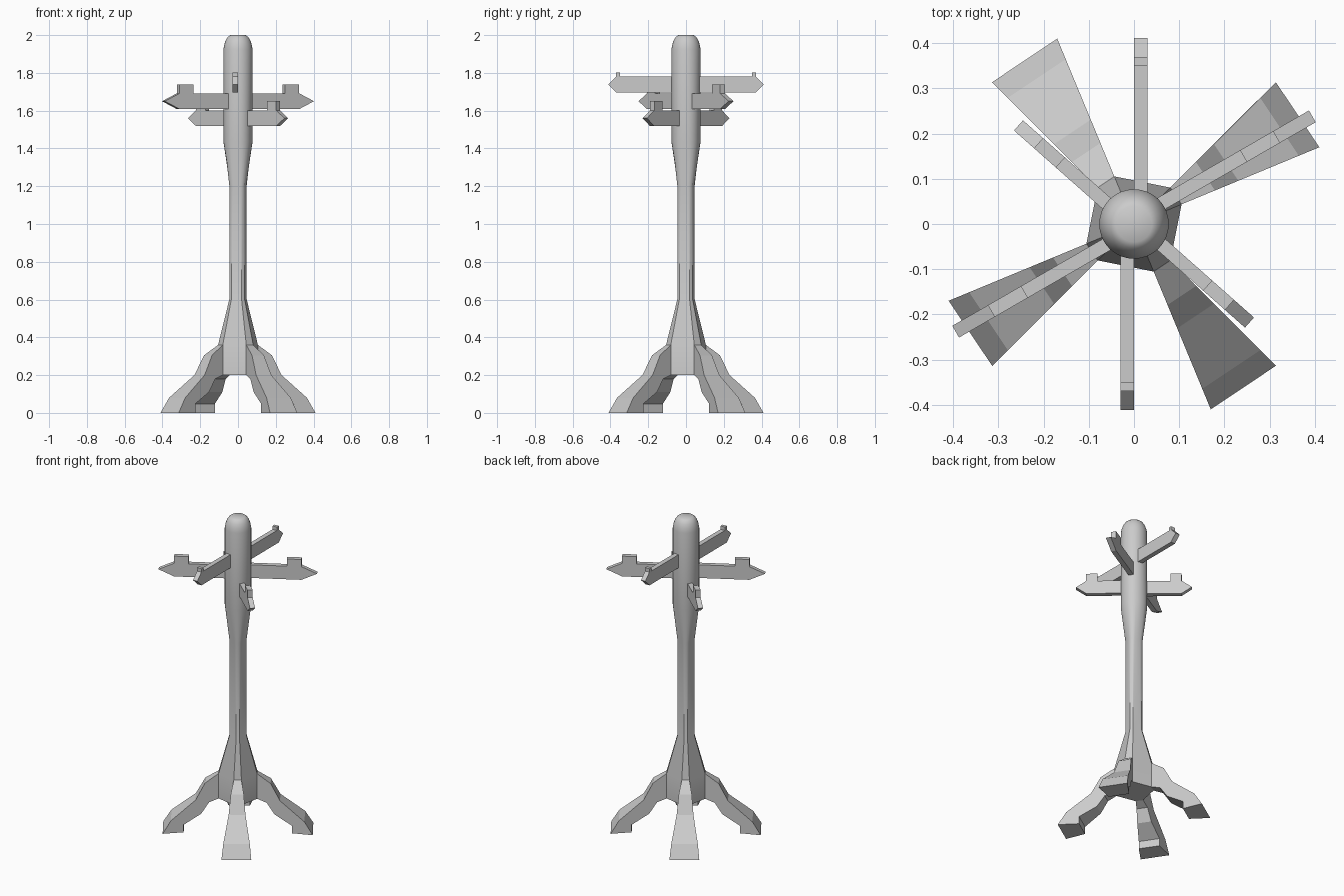
import bpy, bmesh
from math import sin, cos, radians, pi

if "Cube" in bpy.data.objects:
    bpy.data.objects.remove(bpy.data.objects["Cube"])


def finish(bm, name, smooth=None):
    bmesh.ops.recalc_face_normals(bm, faces=bm.faces)
    me = bpy.data.meshes.new(name)
    bm.to_mesh(me)
    bm.free()
    ob = bpy.data.objects.new(name, me)
    bpy.context.collection.objects.link(ob)
    if smooth:
        bpy.ops.object.select_all(action='DESELECT')
        ob.select_set(True)
        bpy.context.view_layer.objects.active = ob
        bpy.ops.object.shade_smooth_by_angle(angle=radians(smooth))
    return ob


def loft(bm, rings):
    """Skin closed rings of points and cap both ends."""
    loops = [[bm.verts.new(p) for p in ring] for ring in rings]
    n = len(loops[0])
    for a, b in zip(loops, loops[1:]):
        for i in range(n):
            j = (i + 1) % n
            bm.faces.new((a[i], a[j], b[j], b[i]))
    bm.faces.new(loops[0])
    bm.faces.new(loops[-1])


# Column: square with clipped corners below, round above
SEG = 32


def clipped(t):
    a = t % 90
    if 22.5 <= a <= 45:
        return cos(radians(11.25)) / cos(radians(a - 33.75))
    if a < 22.5:
        a += 90
    return cos(radians(33.75)) / cos(radians(a - 78.75))


def ring(r, z, is_round):
    pts = []
    for i in range(SEG):
        t = 360 * i / SEG
        k = r if is_round else r * clipped(t)
        pts.append((k * cos(radians(t)), k * sin(radians(t)), z))
    return pts


column = [(0.114, 0.2, 0), (0.114, 0.36, 0), (0.05, 0.6, 0), (0.05, 1.205, 0),
          (0.077, 1.435, 1), (0.077, 1.925, 1), (0.072, 1.952, 1),
          (0.064, 1.975, 1), (0.053, 1.991, 1), (0.04, 2.0, 1)]
bm = bmesh.new()
loft(bm, [ring(*c) for c in column])
finish(bm, "column", 35)

# Legs: side profile (radius, z) swept between two radial planes
leg = [(0.105, 0.36), (0.114, 0.36), (0.194, 0.305), (0.25, 0.2),
       (0.395, 0.08), (0.444, 0.0), (0.32, 0.0), (0.32, 0.048),
       (0.217, 0.11), (0.17, 0.18), (0.114, 0.2), (0.105, 0.2)]
for k in range(4):
    bm = bmesh.new()
    loft(bm, [[(r * cos(radians(a)), r * sin(radians(a)), z) for r, z in leg]
              for a in (22.5 + 90 * k, 45 + 90 * k)])
    finish(bm, f"leg_{k + 1}")

# Hook arms: pointed bars with an upright nub, in opposite pairs
# (angle, side offset, mid height, length, nub start, nub end, nub height)
arms = [(90, -0.015, 1.738, 0.412, 0.35, 0.37, 0.022),
        (30, 0.009, 1.65, 0.461, 0.285, 0.37, 0.046),
        (138.5, 0.006, 1.56, 0.336, 0.212, 0.277, 0.048)]
for i, (ang, off, zc, length, n0, n1, nh) in enumerate(arms):
    h = 0.042
    prof = [(0.04, zc - h), (n1, zc - h), (length, zc), (n1, zc + h),
            (n1, zc + h + nh), (n0, zc + h + nh), (n0, zc + h), (0.04, zc + h)]
    for side in (0, 1):
        t = radians(ang) + pi * side
        bm = bmesh.new()
        loft(bm, [[(u * cos(t) - v * sin(t), u * sin(t) + v * cos(t), z)
                   for u, z in prof] for v in (off - 0.015, off + 0.015)])
        finish(bm, f"hook_arm_{2 * i + side + 1}")
